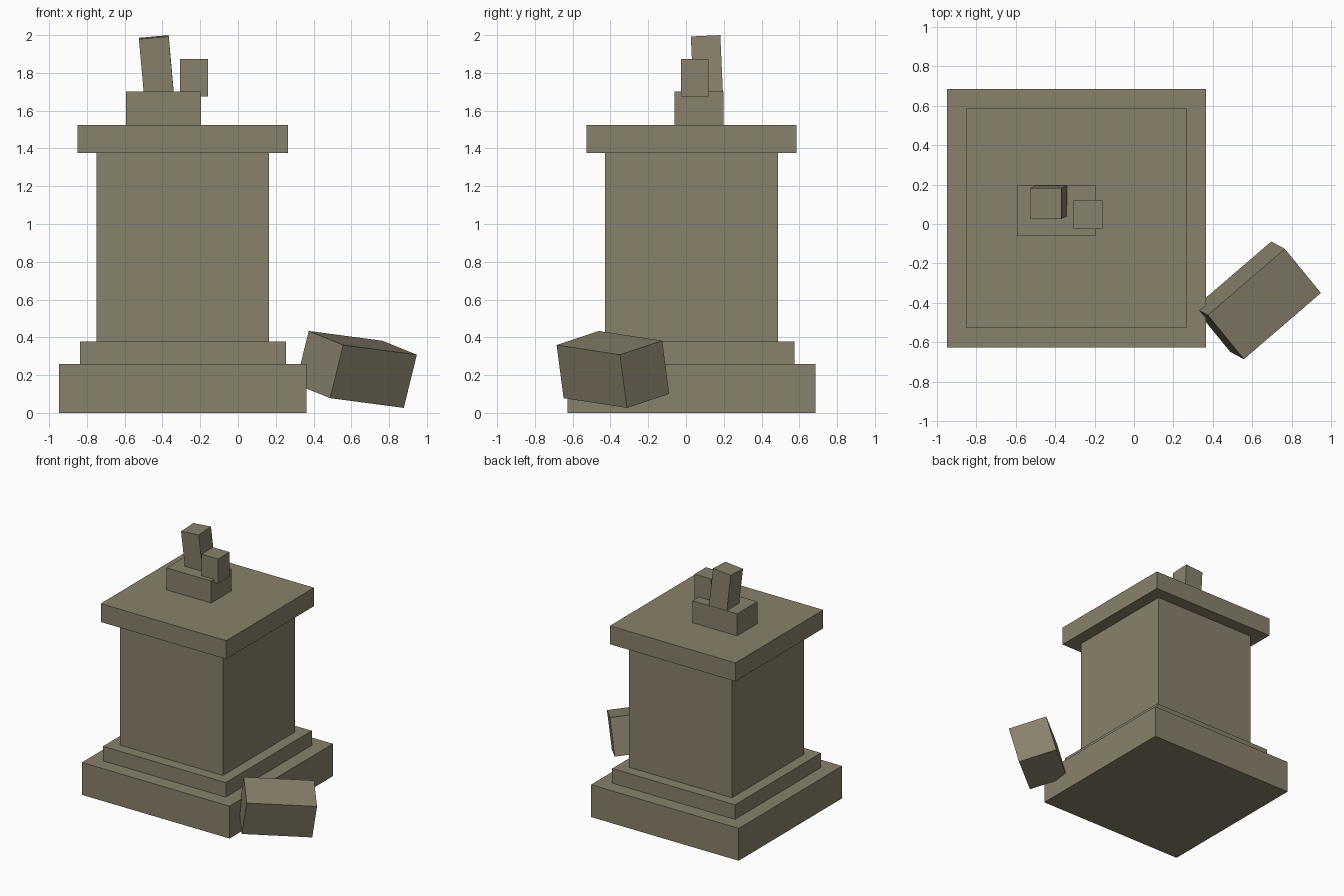
import bpy
from mathutils import Vector, Matrix

cube = bpy.data.objects.get("Cube")
if cube:
    bpy.data.objects.remove(cube, do_unlink=True)

# Single weathered stone colour
stone = bpy.data.materials.new("weathered_stone")
stone.use_nodes = True
colour = (0.25, 0.22, 0.147, 1.0)
stone.diffuse_color = colour
shader = stone.node_tree.nodes["Principled BSDF"]
shader.inputs["Base Color"].default_value = colour
shader.inputs["Roughness"].default_value = 0.9


def block(name, centre, size, along=(1, 0, 0), up=(0, 0, 1)):
    """Box whose local x follows `along` and local z follows `up`."""
    z = Vector(up).normalized()
    y = z.cross(Vector(along)).normalized()
    x = y.cross(z)
    turn = Matrix((x, y, z)).transposed().to_4x4()
    bpy.ops.mesh.primitive_cube_add(size=1)
    ob = bpy.context.object
    ob.name = name
    ob.data.name = name
    ob.data.transform(Matrix.Diagonal((*size, 1)))
    ob.matrix_world = Matrix.Translation(centre) @ turn
    ob.data.materials.append(stone)
    return ob


# Square pedestal tiers: name, width, bottom, top
axis_x, axis_y = -0.292, 0.029
tiers = (
    ("base_slab", 1.311, 0.0, 0.26),
    ("base_step", 1.09, 0.26, 0.377),
    ("pedestal_shaft", 0.914, 0.377, 1.376),
    ("cap_slab", 1.114, 1.376, 1.524),
)
for name, width, low, high in tiers:
    block(name, (axis_x, axis_y, (low + high) / 2), (width, width, high - low))

# Broken statue remains on the cap
block("statue_plinth", (-0.394, 0.069, 1.612), (0.396, 0.258, 0.177))
block("short_leg_stump", (-0.233, 0.047, 1.775), (0.147, 0.145, 0.198))
block("tall_leg_stump", (-0.432, 0.111, 1.835), (0.158, 0.156, 0.31),
      up=(-0.09, -0.045, 1))

# Fallen chunk resting against the base
block("fallen_block", (0.626, -0.387, 0.23), (0.517, 0.298, 0.292),
      along=(0.39, 0.335, -0.05), up=(0.069, -0.037, 0.281))
